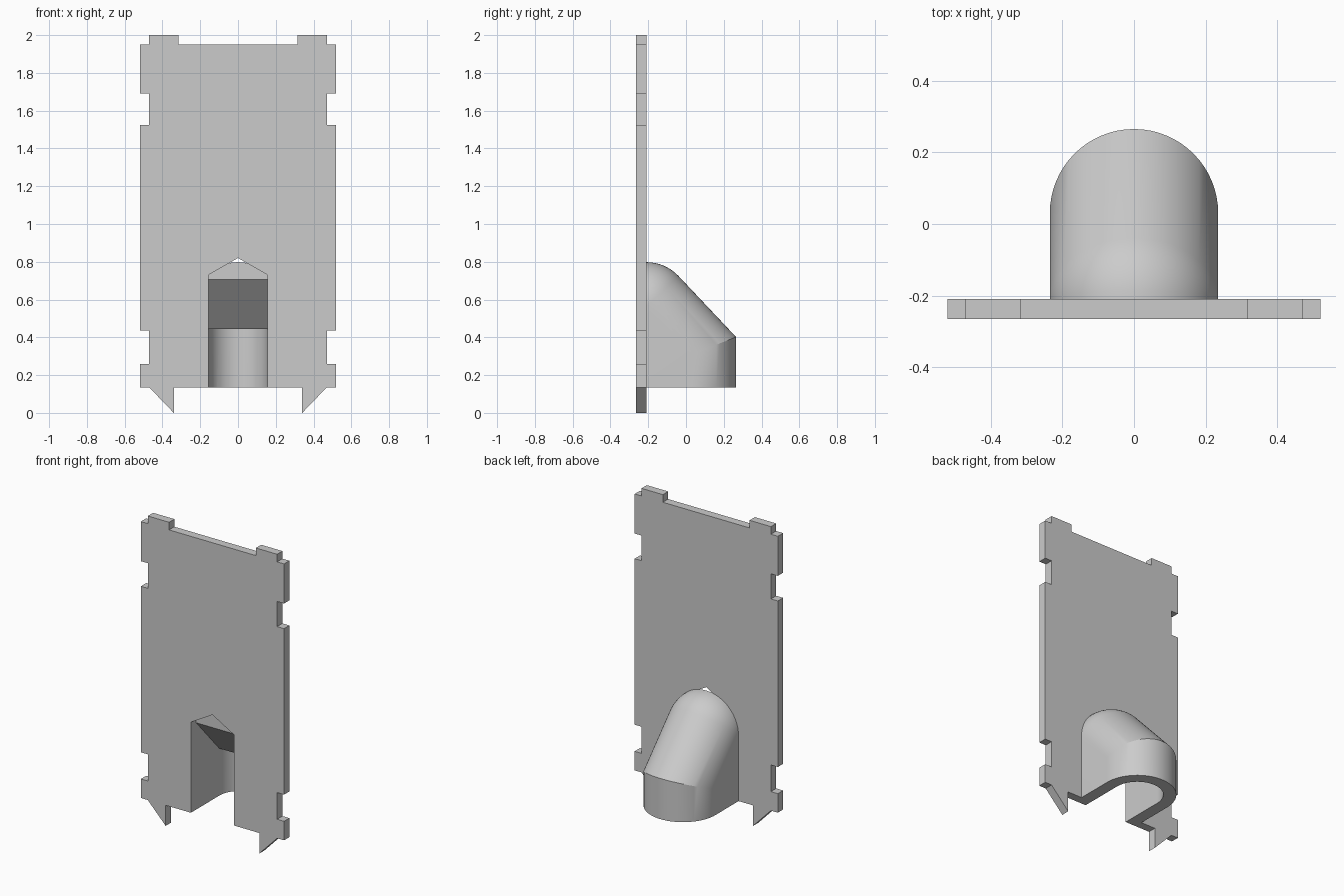
import bpy, bmesh
from math import sin, cos, pi, sqrt, atan

if "Cube" in bpy.data.objects:
    bpy.data.objects.remove(bpy.data.objects["Cube"])

grey = bpy.data.materials.new("plain grey")
grey.use_nodes = True
grey.diffuse_color = (0.6, 0.6, 0.6, 1)
grey.node_tree.nodes["Principled BSDF"].inputs["Base Color"].default_value = grey.diffuse_color

FRONT, BACK, BASE = -0.265, -0.21, 0.135


def loft(name, sections):
    """Skin matching closed loops of points and cap both ends."""
    bm = bmesh.new()
    loops = [[bm.verts.new(p) for p in s] for s in sections]
    n = len(loops[0])
    for a, b in zip(loops, loops[1:]):
        for i in range(n):
            j = (i + 1) % n
            bm.faces.new((a[i], a[j], b[j], b[i]))
    bm.faces.new(loops[0])
    bm.faces.new(loops[-1])
    bmesh.ops.remove_doubles(bm, verts=bm.verts, dist=1e-5)
    bmesh.ops.recalc_face_normals(bm, faces=bm.faces)
    mesh = bpy.data.meshes.new(name)
    bm.to_mesh(mesh)
    bm.free()
    mesh.materials.append(grey)
    obj = bpy.data.objects.new(name, mesh)
    bpy.context.collection.objects.link(obj)
    return obj


# Flat panel with notched edges, two bottom prongs and a pointed slot
half = [(0.315, 1.95), (0.315, 2), (0.47, 2), (0.47, 1.95), (0.52, 1.95),
        (0.52, 1.69), (0.47, 1.69), (0.47, 1.525), (0.52, 1.525),
        (0.52, 0.435), (0.47, 0.435), (0.47, 0.26), (0.52, 0.26),
        (0.52, BASE), (0.47, BASE), (0.34, 0), (0.34, BASE),
        (0.157, BASE), (0.157, 0.73)]
outline = half + [(0, 0.82)] + [(-x, z) for x, z in reversed(half)]
panel = loft("panel", [[(x, y, z) for x, z in outline] for y in (FRONT, BACK)])

# Hood: round top that slopes down to a round back wall
R, AXIS_Z, SLOPE, ARC_Y = 0.235, 0.563, 1.06, 0.03
TILT = atan(1 / SLOPE)


def hood_section(x):
    h = sqrt(max(R * R - x * x, 0))
    tilt = pi / 2 - TILT
    pts = [(BACK, BASE)]
    pts += [(BACK + h * sin(tilt * i / 8), AXIS_Z + h * cos(tilt * i / 8)) for i in range(9)]
    y, z = pts[-1]
    end = ARC_Y + h
    pts += [(end, z - SLOPE * (end - y)), (end, BASE)]
    return [(x, y, z) for y, z in pts]


# Hollow: sloped ceiling, then a flat one above the round inner wall
r = 0.157


def hollow_section(x):
    end = ARC_Y + sqrt(max(r * r - x * x, 0))
    pts = [(-0.3, 0), (-0.3, 0.705), (BACK, 0.705), (ARC_Y, 0.445), (end, 0.445), (end, 0)]
    return [(x, y, z) for y, z in pts]


STEPS = 32
angles = [pi * (i / STEPS - 0.5) for i in range(STEPS + 1)]
hood = loft("hood", [hood_section(R * sin(a)) for a in angles])
hollow = loft("hood_hollow", [hollow_section(r * sin(a)) for a in angles])
hollow.hide_render = True

cut = hood.modifiers.new("hollow", 'BOOLEAN')
cut.operation = 'DIFFERENCE'
cut.solver = 'EXACT'
cut.object = hollow
bpy.ops.object.select_all(action='DESELECT')
hood.select_set(True)
bpy.context.view_layer.objects.active = hood
bpy.ops.object.modifier_apply(modifier=cut.name)
bpy.data.objects.remove(hollow)
bpy.ops.object.shade_smooth_by_angle(angle=pi / 8)
